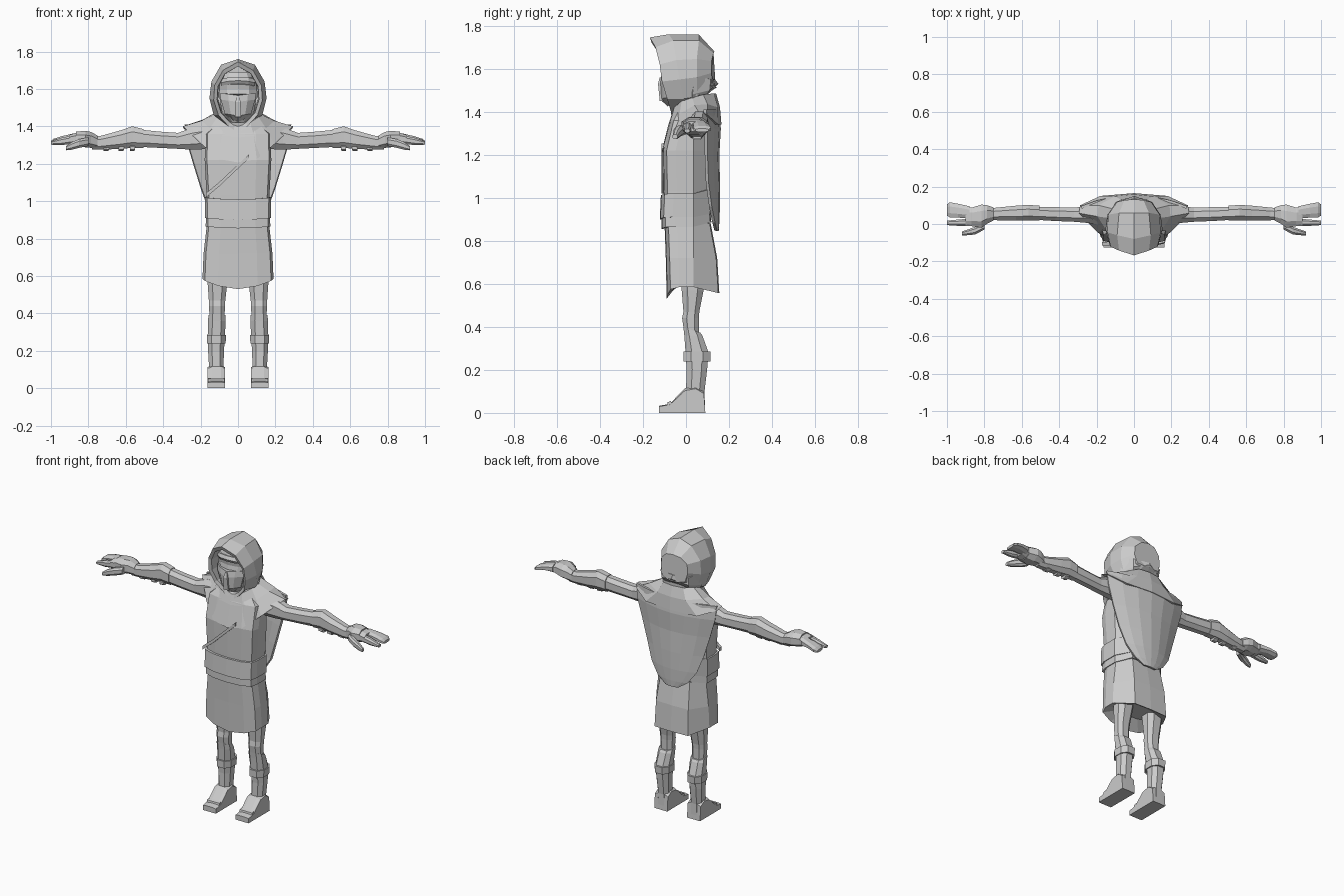
import bpy, bmesh, math
from mathutils import Vector

grey = bpy.data.materials.new("plain grey")
grey.diffuse_color = (0.6, 0.6, 0.6, 1)


def mesh_object(name, bm):
    bmesh.ops.recalc_face_normals(bm, faces=bm.faces)
    me = bpy.data.meshes.new(name)
    bm.to_mesh(me)
    bm.free()
    ob = bpy.data.objects.new(name, me)
    me.materials.append(grey)
    bpy.context.collection.objects.link(ob)
    return ob


def loft(name, rings, caps=(True, True)):
    """Skin a list of closed rings with equal point counts."""
    bm = bmesh.new()
    vs = [[bm.verts.new(p) for p in r] for r in rings]
    n = len(vs[0])
    for a, b in zip(vs, vs[1:]):
        for i in range(n):
            j = (i + 1) % n
            bm.faces.new((a[i], a[j], b[j], b[i]))
    if caps[0]:
        bm.faces.new(vs[0])
    if caps[1]:
        bm.faces.new(vs[-1])
    return mesh_object(name, bm)


def sym(half):
    """Complete a half ring (centre to centre) across x = 0."""
    return half + [(-x, y, z) for x, y, z in reversed(half[1:-1])]


def mirrored(ob):
    m = ob.modifiers.new("mirror", 'MIRROR')
    m.use_axis = (True, False, False)
    return ob


def body_ring(z, w, f, b, front_dz=0.0, back_dz=0.0):
    return sym([(0, f, z + front_dz), (w * .55, f + .003, z + front_dz * .7),
                (w * .93, f + .018, z + front_dz * .2), (w, f + .06, z),
                (w, .035, z), (w * .62, b - .005, z + back_dz), (0, b, z + back_dz)])


# torso, belt and skirt
loft("torso", [body_ring(.88, .165, -.10, .11), body_ring(1.03, .168, -.104, .112),
               body_ring(1.22, .178, -.108, .115), body_ring(1.36, .175, -.075, .115),
               body_ring(1.43, .10, -.04, .10)])
loft("belt", [body_ring(.91, .166, -.112, .108, -.01, .015), body_ring(.91, .176, -.122, .116, -.01, .015),
              body_ring(1.02, .177, -.117, .12, -.01, .02), body_ring(1.02, .168, -.10, .11, -.01, .02)])
loft("belt_lower", [body_ring(.865, .165, -.105, .11, -.01, .02), body_ring(.865, .173, -.114, .118, -.01, .02),
                    body_ring(.915, .171, -.114, .114, -.01, .02)])
loft("skirt", [body_ring(.60, .10, -.04, .09), body_ring(.585, .19, -.09, .155, -.055, -.028),
               body_ring(.72, .184, -.094, .145), body_ring(.88, .166, -.10, .115)])

# diagonal chest strap
loft("chest_strap", [[(x, y, z) for y, z in ((-.095, z0), (-.115, z0), (-.115, z0 + .022), (-.095, z0 + .022))]
                     for x, z0 in ((-.172, 1.02), (-.10, 1.08), (-.01, 1.165), (.06, 1.23))])

# shoulder mantle
loft("mantle", [
    sym([(0, -.06, 1.40), (.065, -.055, 1.42), (.11, -.02, 1.45), (.12, .03, 1.465),
         (.11, .08, 1.48), (.07, .13, 1.485), (0, .14, 1.485)]),
    sym([(0, -.082, 1.34), (.085, -.075, 1.35), (.15, -.03, 1.39), (.195, .04, 1.43),
         (.19, .10, 1.435), (.10, .148, 1.42), (0, .158, 1.42)]),
    sym([(0, -.115, 1.207), (.10, -.108, 1.225), (.195, -.045, 1.305), (.295, .058, 1.40),
         (.288, .10, 1.385), (.18, .15, 1.34), (0, .165, 1.34)]),
    sym([(0, -.095, 1.215), (.095, -.09, 1.235), (.18, -.035, 1.315), (.27, .06, 1.39),
         (.265, .09, 1.375), (.17, .13, 1.34), (0, .14, 1.34)])])

# cape hanging down the back: rows of (z, half width, centre y, edge y)
rows = [(1.41, .285, .155, .095), (1.32, .275, .162, .10), (1.20, .24, .155, .10), (1.07, .20, .158, .105),
        (.96, .16, .158, .12), (.885, .105, .155, .135), (.845, .045, .152, .145)]
bm = bmesh.new()
grid = [[bm.verts.new((w * t, yc + (ye - yc) * t * t, z)) for t in (-1, -.7, -.35, 0, .35, .7, 1)]
        for z, w, yc, ye in rows]
for a, b in zip(grid, grid[1:]):
    for i in range(6):
        bm.faces.new((a[i], b[i], b[i + 1], a[i + 1]))
cape = mesh_object("cape", bm)
cape.modifiers.new("thickness", 'SOLIDIFY').thickness = .014

# hood: inner hollow, opening rim, crown, back and tail fold
rim = [(0, -.168, 1.745), (.08, -.142, 1.70), (.125, -.122, 1.62), (.13, -.112, 1.54),
       (.105, -.088, 1.46), (.05, -.07, 1.40), (0, -.066, 1.365)]
lip = [(x * .86, y + .008, 1.56 + (z - 1.56) * .87) for x, y, z in rim]
deep = [(x * .95, -.02, z) for x, y, z in lip]
loft("hood", [sym(r) for r in (
    deep, lip, rim,
    [(0, -.08, 1.76), (.09, -.06, 1.73), (.142, -.045, 1.64), (.153, -.03, 1.55),
     (.13, -.01, 1.46), (.06, 0, 1.42), (0, 0, 1.40)],
    [(0, .06, 1.758), (.08, .06, 1.73), (.137, .05, 1.645), (.142, .05, 1.56),
     (.115, .05, 1.47), (.06, .05, 1.45), (0, .05, 1.45)],
    [(0, .132, 1.68), (.05, .128, 1.672), (.09, .118, 1.635), (.095, .118, 1.58),
     (.08, .125, 1.525), (.04, .138, 1.515), (0, .145, 1.515)])])
loft("hood_fold", [
    sym([(0, .03, 1.58), (.09, .02, 1.58), (.135, .04, 1.57), (.10, .115, 1.55), (0, .135, 1.55)]),
    sym([(0, .03, 1.50), (.09, .01, 1.49), (.13, .03, 1.48), (.095, .11, 1.50), (0, .15, 1.53)]),
    sym([(0, .03, 1.45), (.09, .0, 1.43), (.12, .03, 1.44), (.08, .09, 1.47), (0, .105, 1.49)])])

# face, brow and mask
loft("face", [sym([(0, f, z), (w * .6, f + .012, z), (w, f + .05, z), (w, 0, z), (0, .02, z)])
              for z, w, f in ((1.42, .05, -.07), (1.47, .085, -.095), (1.56, .10, -.105),
                              (1.60, .10, -.098), (1.64, .10, -.105), (1.69, .075, -.09))])
loft("brow", [sym([(0, f, z), (.055, f + .012, z - .004), (.092, f + .045, z - .012), (.08, -.02, z), (0, -.02, z)])
              for z, f in ((1.628, -.112), (1.645, -.122), (1.665, -.112))])
loft("mask", [sym([(0, f, z), (w * .55, f + .014, z + .008), (w, f + .045, z + .012), (w * .9, -.03, z), (0, -.03, z)])
              for z, w, f in ((1.425, .045, -.085), (1.455, .07, -.118), (1.53, .092, -.122), (1.565, .096, -.116))])
loft("mask_ridge", [[(-w, -.10, z), (-w, f, z), (w, f, z), (w, -.10, z)]
                    for z, w, f in ((1.45, .016, -.122), (1.53, .014, -.13), (1.56, .006, -.122))])


def leg_ring(z, x0, x1, y0, y1, tilt=0.0):
    """Eight-sided ring with cut corners; tilt lowers the back."""
    cx, cy, hx, hy = (x0 + x1) / 2, (y0 + y1) / 2, (x1 - x0) / 2, (y1 - y0) / 2
    pts = ((-.5, -1), (.5, -1), (1, -.45), (1, .45), (.5, 1), (-.5, 1), (-1, .45), (-1, -.45))
    return [(cx + u * hx, cy + v * hy, z - tilt * v) for u, v in pts]


# legs, boots and shin straps
mirrored(loft("thigh", [leg_ring(.68, .05, .165, -.03, .10), leg_ring(.57, .056, .163, -.02, .082),
                        leg_ring(.47, .068, .156, -.012, .062), leg_ring(.44, .07, .155, -.018, .06),
                        leg_ring(.37, .072, .152, -.008, .06)]))
mirrored(loft("boot", [leg_ring(.385, .068, .158, -.012, .066, .012), leg_ring(.36, .066, .16, -.008, .076),
                       leg_ring(.28, .07, .162, -.002, .105), leg_ring(.20, .075, .16, .003, .098),
                       leg_ring(.10, .078, .154, .0, .086), leg_ring(.03, .075, .157, -.01, .088)]))
mirrored(loft("shin_strap", [leg_ring(.24, .066, .166, -.012, .113), leg_ring(.285, .064, .167, -.012, .115)]))
side = [(-.125, 0), (-.125, .033), (-.075, .042), (-.005, .115), (.045, .125), (.083, .10), (.09, 0)]
mirrored(loft("foot", [[(x, y, z * k) for y, z in side]
                       for x, k in ((.07, .9), (.09, 1), (.138, 1), (.162, .9))]))
mirrored(loft("toe_cap", [[(x, y, z) for y, z in ((-.09, .03), (-.085, .05), (-.07, .055), (-.06, .03))]
                          for x in (.072, .16)]))


def arm_ring(x, y0, y1, z0, z1):
    return [(x, u, v) for u, v, _ in
            [(p[1], p[0], 0) for p in leg_ring(0, z0, z1, y0, y1)]]


# arms: sleeve, forearm guard, cuff
mirrored(loft("upper_arm", [arm_ring(*r) for r in (
    (.15, -.01, .10, 1.28, 1.41), (.24, .005, .095, 1.275, 1.395), (.32, .012, .088, 1.28, 1.365),
    (.42, .016, .09, 1.285, 1.372), (.52, .022, .092, 1.29, 1.382))]))
mirrored(loft("forearm", [arm_ring(*r) for r in (
    (.505, .018, .098, 1.285, 1.385), (.565, .02, .102, 1.285, 1.40), (.63, .018, .098, 1.28, 1.378),
    (.73, .02, .088, 1.275, 1.35), (.78, .022, .082, 1.275, 1.345))]))
mirrored(loft("cuff", [arm_ring(*r) for r in (
    (.75, .02, .088, 1.28, 1.35), (.785, .002, .10, 1.285, 1.37), (.815, -.02, .104, 1.288, 1.376),
    (.865, -.012, .088, 1.295, 1.372))]))
for i, x in enumerate((.55, .61, .69)):
    mirrored(loft(f"arm_buckle_{i + 1}", [arm_ring(x, .03, .075, 1.27, 1.30),
                                          arm_ring(x + .028, .03, .075, 1.268, 1.30)]))

# hands: palm, two finger groups and thumb
mirrored(loft("palm", [arm_ring(*r) for r in (
    (.83, -.01, .085, 1.295, 1.36), (.87, -.012, .088, 1.30, 1.365), (.90, -.012, .09, 1.308, 1.355))]))
mirrored(loft("fingers", [arm_ring(*r) for r in (
    (.88, .03, .095, 1.31, 1.362), (.94, .034, .108, 1.314, 1.348), (.985, .036, .116, 1.306, 1.334),
    (1.0, .045, .105, 1.305, 1.322))]))
mirrored(loft("index_finger", [arm_ring(*r) for r in (
    (.88, -.012, .028, 1.308, 1.352), (.94, -.01, .024, 1.30, 1.34), (1.0, -.006, .018, 1.302, 1.32))]))
mirrored(loft("thumb", [arm_ring(*r) for r in (
    (.80, -.03, .01, 1.295, 1.34), (.85, -.056, -.015, 1.285, 1.332), (.89, -.06, -.03, 1.275, 1.315),
    (.92, -.062, -.04, 1.272, 1.295))]))
